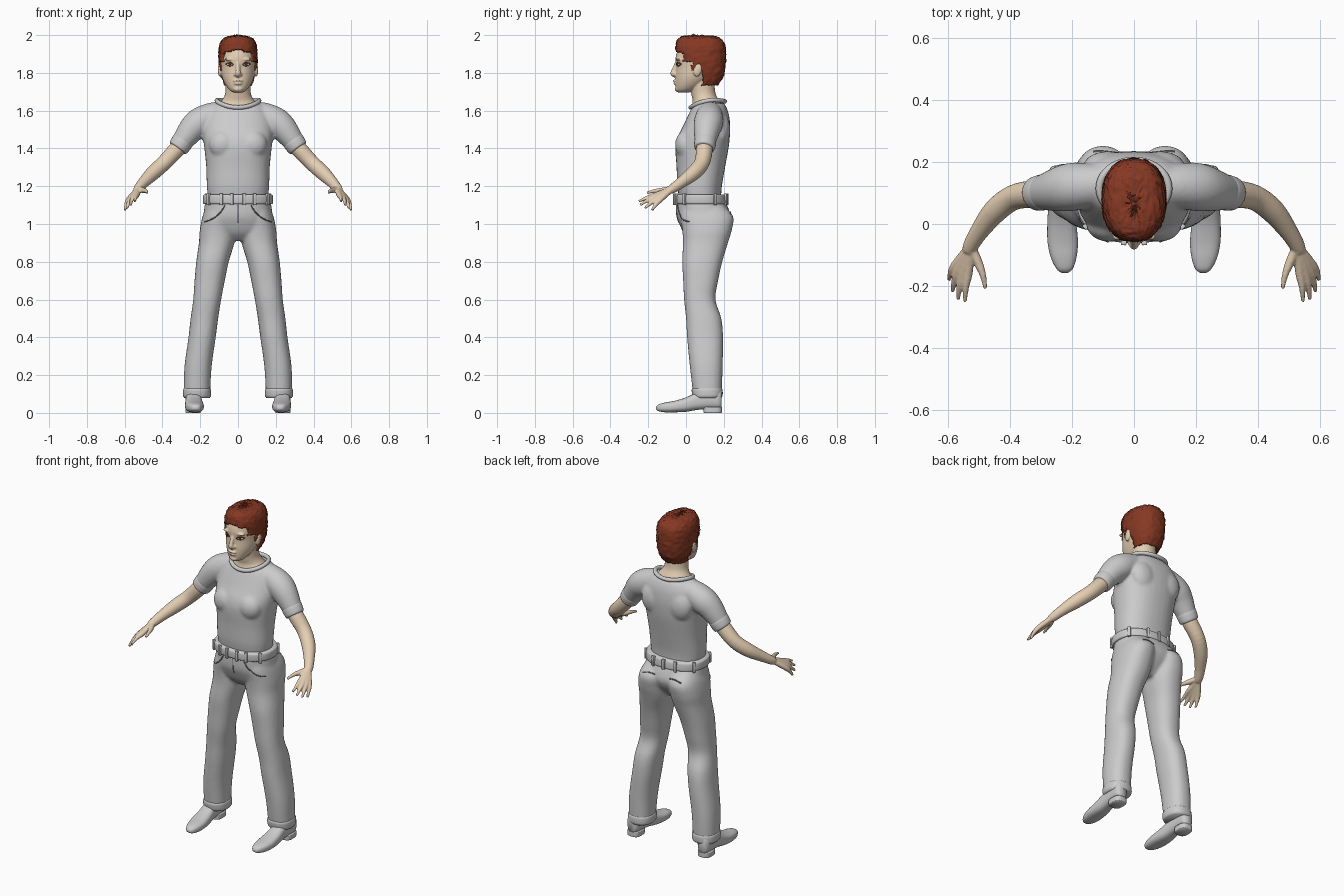
import bpy, bmesh, math, random
from mathutils import Vector, Matrix
from mathutils.bvhtree import BVHTree

random.seed(4)
if "Cube" in bpy.data.objects:
    bpy.data.objects.remove(bpy.data.objects["Cube"])


def material(name, rgb):
    m = bpy.data.materials.new(name)
    m.use_nodes = True
    m.diffuse_color = (*rgb, 1)
    m.node_tree.nodes["Principled BSDF"].inputs["Base Color"].default_value = (*rgb, 1)
    return m


CLOTH = material("grey cloth", (0.6, 0.6, 0.61))
STITCH = material("dark grey stitching", (0.2, 0.2, 0.21))
SKIN = material("pale skin", (0.78, 0.62, 0.45))
HAIR = material("auburn hair", (0.24, 0.04, 0.017))
WHITE = material("eye white", (0.75, 0.7, 0.66))
BROWN = material("dark brown", (0.08, 0.025, 0.015))


def spline(rows, n=5):
    """Catmull-Rom interpolation of number tuples."""
    out = []
    for i in range(len(rows) - 1):
        quad = [rows[max(i - 1, 0)], rows[i], rows[i + 1], rows[min(i + 2, len(rows) - 1)]]
        for k in range(n):
            t = k / n
            out.append([b + t / 2 * (c - a + t * (2 * a - 5 * b + 4 * c - d + t * (3 * (b - c) + d - a)))
                        for a, b, c, d in zip(*quad)])
    return out + [list(rows[-1])]


def loft(bm, rings, caps=True, closed=False):
    loops = [[bm.verts.new(p) for p in ring] for ring in rings]
    n = len(loops[0])
    pairs = list(zip(loops, loops[1:])) + ([(loops[-1], loops[0])] if closed else [])
    for a, b in pairs:
        for i in range(n):
            bm.faces.new((a[i], a[(i + 1) % n], b[(i + 1) % n], b[i]))
    if caps and not closed:
        bm.faces.new(loops[0])
        bm.faces.new(loops[-1])


def stack(bm, rows, side=1, power=2.3, along_y=False, seg=36, caps=True):
    """Rows: height, centre x, front, back, half width."""
    rings = []
    for h, x, f, b, r in spline(rows):
        ring = []
        for i in range(seg):
            c, s = math.cos(math.tau * i / seg), math.sin(math.tau * i / seg)
            px = side * (x + r * math.copysign(abs(c) ** (2 / power), c))
            py = (f + b) / 2 + (b - f) / 2 * math.copysign(abs(s) ** (2 / power), s)
            ring.append((px, h, py) if along_y else (px, py, h))
        rings.append(ring)
    loft(bm, rings, caps)


def tube(bm, pts, side=1, seg=14, closed=False, smooth=True):
    """Points: x, y, z, radius."""
    pts = spline(pts, 4) if smooth and not closed else pts
    n, rings = len(pts), []
    for i, (x, y, z, r) in enumerate(pts):
        a = pts[(i - 1) % n] if closed else pts[max(i - 1, 0)]
        b = pts[(i + 1) % n] if closed else pts[min(i + 1, n - 1)]
        t = (Vector(b[:3]) - Vector(a[:3])).normalized()
        u = t.cross(Vector((0, 0, 1)) if abs(t.z) < 0.95 else Vector((0, 1, 0))).normalized()
        v = t.cross(u)
        ring = [Vector((x, y, z)) + r * (u * math.cos(math.tau * k / seg) + v * math.sin(math.tau * k / seg))
                for k in range(seg)]
        rings.append([(side * p.x, p.y, p.z) for p in ring])
    loft(bm, rings, closed=closed)


def ball(bm, centre, radii, tilt=0):
    m = Matrix.Translation(centre) @ Matrix.Rotation(tilt, 4, 'X') @ Matrix.Diagonal((*radii, 1))
    bmesh.ops.create_uvsphere(bm, u_segments=20, v_segments=12, radius=1, matrix=m)


def finish(name, bm, mat, voxel=0, relax=4):
    bmesh.ops.recalc_face_normals(bm, faces=bm.faces[:])
    for f in bm.faces:
        f.smooth = True
    me = bpy.data.meshes.new(name)
    bm.to_mesh(me)
    bm.free()
    me.materials.append(mat)
    ob = bpy.data.objects.new(name, me)
    bpy.context.collection.objects.link(ob)
    if voxel:
        rm = ob.modifiers.new("Fuse", 'REMESH')
        rm.mode, rm.voxel_size, rm.use_smooth_shade = 'VOXEL', voxel, True
        sm = ob.modifiers.new("Relax", 'SMOOTH')
        sm.factor, sm.iterations = 0.5, relax
    return ob


def surface(ob):
    """Returns a lookup of the surface y at x, z from the front (-1) or back (1)."""
    bpy.context.view_layer.update()
    tree = BVHTree.FromObject(ob, bpy.context.evaluated_depsgraph_get())
    def at(x, z, d=-1):
        hit = tree.ray_cast(Vector((x, d, z)), Vector((0, -d, 0)))[0]
        return hit.y if hit else 0.08
    return at


# Shirt with sleeves
bm = bmesh.new()
stack(bm, [(1.13, 0, -.035, .185, .158), (1.2, 0, -.046, .19, .165), (1.3, 0, -.05, .207, .168),
           (1.4, 0, -.056, .225, .178), (1.46, 0, -.045, .232, .185), (1.52, 0, -.015, .234, .186),
           (1.58, 0, .013, .227, .17), (1.62, 0, .033, .213, .145), (1.64, 0, .05, .2, .12)])
for s in (1, -1):
    tube(bm, [(.06, .13, 1.59, .058), (.13, .125, 1.575, .07), (.2, .12, 1.54, .078),
              (.25, .11, 1.495, .07), (.315, .098, 1.407, .05)], s, 24)
    ball(bm, (s * .08, .0, 1.42), (.075, .058, .075))
    ball(bm, (s * .085, .185, 1.5), (.08, .05, .09))
finish("shirt", bm, CLOTH, .009)

# Collar band and sleeve cuffs
bm = bmesh.new()
ring = []
for i in range(40):
    a = math.tau * i / 40
    c, s = math.cos(a), math.sin(a)
    ring.append((.112 * c, .115 + .09 * s, 1.633 + .02 * c * c + .016 * s, .012))
tube(bm, ring, closed=True, seg=10)
for s in (1, -1):
    tube(bm, [(.288, .103, 1.445, .054), (.295, .102, 1.435, .058), (.315, .098, 1.406, .055),
              (.32, .097, 1.399, .048)], s, 28)
finish("collar_and_cuffs", bm, CLOTH)

# Trousers
bm = bmesh.new()
stack(bm, [(1.13, 0, -.05, .205, .172), (1.05, 0, -.05, .235, .183), (1.0, 0, -.035, .225, .188),
           (.95, 0, -.01, .19, .16), (.91, 0, .03, .15, .1)])
for s in (1, -1):
    stack(bm, [(1.1, .09, -.02, .2, .075), (1.04, .098, -.03, .25, .09), (.97, .107, -.02, .243, .095),
               (.9, .113, -.016, .222, .094), (.8, .135, -.02, .192, .086), (.7, .15, -.015, .17, .08),
               (.6, .163, -.01, .156, .074), (.5, .178, 0, .187, .073), (.4, .19, .006, .196, .072),
               (.25, .211, .02, .194, .072), (.12, .217, .035, .19, .07), (.082, .217, .04, .188, .07)], s)
trousers = finish("trousers", bm, CLOTH, .009)

# Trouser hems
bm = bmesh.new()
for s in (1, -1):
    stack(bm, [(.13, .217, .034, .19, .07), (.12, .217, .03, .194, .074), (.092, .217, .034, .194, .074),
               (.08, .217, .04, .188, .068)], s)
finish("trouser_hems", bm, CLOTH)

# Belt and its loops
bm = bmesh.new()
stack(bm, [(1.105, 0, -.052, .21, .176), (1.112, 0, -.061, .218, .185), (1.148, 0, -.061, .214, .185),
           (1.157, 0, -.052, .206, .177)], seg=48)
finish("belt", bm, CLOTH)
bm = bmesh.new()
for deg in (35, 65, 82, 98, 115, 145, 210, 250, 270, 290, 330):
    c, s = math.cos(math.radians(deg)), -math.sin(math.radians(deg))
    x, y = .186 * math.copysign(abs(c) ** .87, c), .0775 + .14 * math.copysign(abs(s) ** .87, s)
    m = Matrix.Translation((x, y, 1.131)) @ Matrix.Rotation(math.atan2(s / .14, c / .186), 4, 'Z')
    bmesh.ops.create_cube(bm, size=1, matrix=m @ Matrix.Diagonal((.014, .018, .062, 1)))
loops = finish("belt_loops", bm, CLOTH)
bv = loops.modifiers.new("Soften", 'BEVEL')
bv.width, bv.segments = .003, 2

# Pocket seams laid on the trousers
at = surface(trousers)
bm = bmesh.new()
for s in (1, -1):
    for d, line in ((-1, [(.07, 1.1), (.09, 1.065), (.13, 1.03), (.175, 1.012)]),
                    (1, [(.05, 1.06), (.09, 1.064), (.13, 1.055)])):
        pts = [(s * x, at(s * x, z, d), z, .0035) for x, z in spline(line, 4)]
        tube(bm, pts, seg=6, smooth=False)
tube(bm, [(0, at(0, z), z, .003) for z in (1.1, 1.07, 1.04, 1.01)], seg=6)
finish("pocket_seams", bm, STITCH)

# Shoes with heel blocks
bm = bmesh.new()
for s in (1, -1):
    stack(bm, [(-.158, .224, .018, .032, .01), (-.145, .224, .009, .045, .026), (-.11, .227, .003, .055, .041),
               (-.06, .23, .003, .064, .049), (0, .233, .006, .082, .047), (.06, .235, .016, .11, .042),
               (.12, .237, .02, .13, .04), (.17, .238, .02, .13, .037), (.188, .238, .025, .12, .025)],
          s, 2.6, True)
    stack(bm, [(0, .238, .095, .188, .038), (.006, .238, .093, .19, .04), (.03, .238, .093, .19, .04)], s, 3)
finish("shoes", bm, CLOTH)

# Arms and hands
bm = bmesh.new()
fingers = [((.535, -.155, 1.155), (.543, -.205, 1.14), (.546, -.25, 1.12)),
           ((.552, -.155, 1.147), (.564, -.205, 1.125), (.568, -.243, 1.1)),
           ((.567, -.148, 1.138), (.58, -.188, 1.11), (.587, -.218, 1.083)),
           ((.578, -.135, 1.13), (.592, -.162, 1.1), (.597, -.18, 1.073)),
           ((.503, -.125, 1.178), (.488, -.165, 1.175), (.48, -.208, 1.165))]
for s in (1, -1):
    tube(bm, [(.27, .105, 1.46, .038), (.32, .098, 1.4, .044), (.39, .085, 1.325, .041), (.45, .04, 1.27, .039),
              (.5, -.025, 1.22, .03), (.527, -.07, 1.188, .025), (.535, -.09, 1.178, .02)], s, 24)
    for knuckle, middle, tip in fingers:
        tube(bm, [(.527, -.07, 1.188, .015), (*knuckle, .015), (*middle, .0105), (*tip, .0065)], s, 12)
finish("arms_and_hands", bm, SKIN, .0045, 3)

# Head, neck, nose, lips and ears
bm = bmesh.new()
stack(bm, [(1.60, 0, .024, .19, .11), (1.635, 0, .033, .185, .106), (1.655, 0, .035, .175, .085),
           (1.69, 0, .028, .157, .068), (1.75, 0, .02, .15, .066), (1.8, 0, .02, .15, .06)], power=2)
stack(bm, [(1.695, 0, -.04, .01, .022), (1.71, 0, -.052, .05, .046), (1.74, 0, -.056, .1, .068),
           (1.78, 0, -.056, .15, .085), (1.83, 0, -.052, .18, .092), (1.875, 0, -.056, .19, .094),
           (1.92, 0, -.044, .19, .092), (1.96, 0, -.02, .17, .075), (1.985, 0, .02, .13, .04)], power=2.1)
tube(bm, [(0, -.05, 1.85, .01), (0, -.062, 1.82, .012), (0, -.068, 1.797, .015), (0, -.055, 1.785, .012)])
ball(bm, (0, -.055, 1.758), (.026, .014, .007))
ball(bm, (0, -.053, 1.744), (.023, .014, .008))
ball(bm, (0, -.046, 1.714), (.024, .013, .014))
for s in (1, -1):
    ball(bm, (s * .013, -.058, 1.792), (.01, .012, .009))
    ball(bm, (s * .042, -.04, 1.872), (.03, .014, .008))
    ball(bm, (s * .096, .062, 1.815), (.011, .022, .036), -.25)
head = finish("head_and_neck", bm, SKIN, .0045, 3)

# Eyes and lashes
at = surface(head)
whites, irises, lashes = bmesh.new(), bmesh.new(), bmesh.new()
for s in (1, -1):
    y = at(s * .044, 1.845)
    ball(whites, (s * .044, y + .004, 1.845), (.017, .008, .0075))
    ball(irises, (s * .044, y - .001, 1.845), (.007, .005, .007))
    for sign, r in ((1, .003), (-1, .0015)):
        arc = [(.024, 1.843), (.035, 1.845 + sign * .008), (.05, 1.845 + sign * .008), (.064, 1.847)]
        tube(lashes, [(s * x, at(s * x, z) - .001, z, r) for x, z in spline(arc, 3)], seg=6, smooth=False)
finish("eye_whites", whites, WHITE)
finish("irises", irises, BROWN)
finish("eyelashes", lashes, HAIR)


# Short hair cap, trimmed along the hairline and roughened
def hairline(p):
    if p.z > 1.925 - abs(p.x) * .25:
        return True
    if p.z > 1.86:
        return p.y > -.015
    return p.y > (.03 if p.z > 1.81 else .088)


bm = bmesh.new()
stack(bm, [(1.735, 0, .02, .168, .072), (1.78, 0, -.02, .197, .09), (1.83, 0, -.045, .208, .1),
           (1.88, 0, -.056, .212, .103), (1.93, 0, -.056, .211, .101), (1.965, 0, -.05, .2, .091),
           (1.985, 0, -.036, .175, .072), (1.995, 0, -.01, .14, .04), (1.996, 0, .05, .07, .006)], seg=64)
bmesh.ops.delete(bm, geom=[f for f in bm.faces if len(f.verts) > 4 and f.calc_center_median().z < 1.8
                           or not hairline(f.calc_center_median())], context='FACES')
for v in bm.verts:
    v.co += Vector([random.uniform(-.0035, .0035) for _ in range(3)])
hair = finish("hair", bm, HAIR)
so = hair.modifiers.new("Thickness", 'SOLIDIFY')
so.thickness, so.offset = .014, -1
